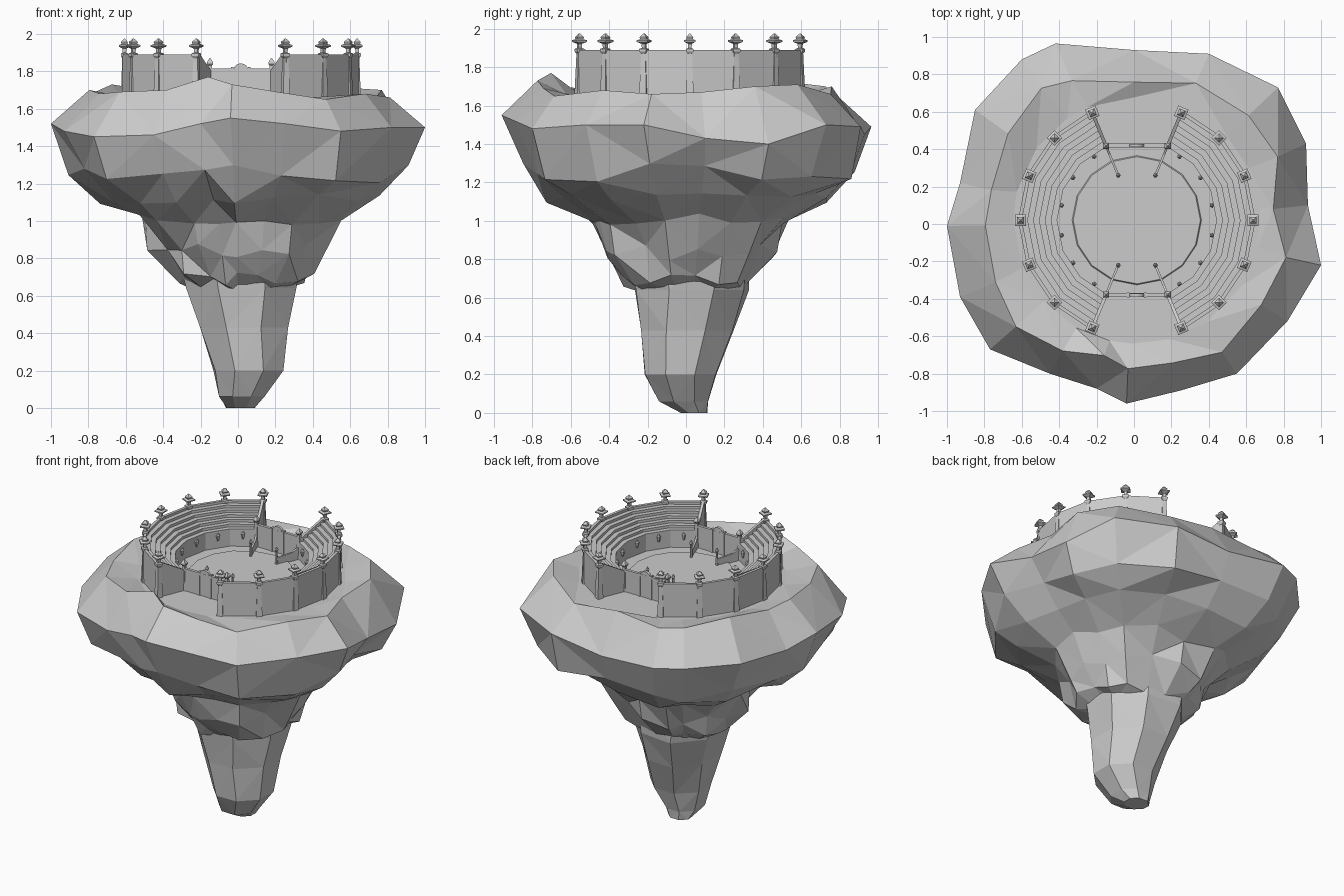
import bpy, bmesh, math, random
from math import sin, cos, pi, radians
from mathutils import Vector

if "Cube" in bpy.data.objects:
    bpy.data.objects.remove(bpy.data.objects["Cube"])

random.seed(7)
CX, CY = 0.015, 0.02          # arena centre
GROUND = 1.66


def make(name, bm, tri=False):
    if tri:
        bmesh.ops.triangulate(bm, faces=bm.faces[:])
    bmesh.ops.recalc_face_normals(bm, faces=bm.faces[:])
    me = bpy.data.meshes.new(name)
    bm.to_mesh(me)
    bm.free()
    ob = bpy.data.objects.new(name, me)
    bpy.context.collection.objects.link(ob)
    return ob


def loft(name, rings, tri=False, wrap=False):
    """Skin a stack of closed rings; cap the ends or wrap round."""
    bm = bmesh.new()
    vs = [[bm.verts.new(p) for p in ring] for ring in rings]
    n = len(vs[0])
    pairs = list(zip(vs, vs[1:])) + ([(vs[-1], vs[0])] if wrap else [])
    for a, b in pairs:
        for i in range(n):
            bm.faces.new((a[i], a[(i + 1) % n], b[(i + 1) % n], b[i]))
    if not wrap:
        bm.faces.new(vs[0])
        bm.faces.new(vs[-1])
    return make(name, bm, tri)


def polar(r, a, z):
    return Vector((CX + r * cos(a), CY + r * sin(a), z))


def turned(name, at, profile, sides, turn=0.0):
    """Faceted post from (radius, z) pairs."""
    return loft(name, [[(at.x + r * cos(turn + 2 * pi * i / sides),
                         at.y + r * sin(turn + 2 * pi * i / sides), z)
                        for i in range(sides)] for r, z in profile])


def radial_plate(name, a, side_profile, thick):
    """Upright plate along a radius, from (r, z) outline."""
    off = Vector((-sin(a), cos(a), 0)) * thick / 2
    pts = [polar(r, a, z) for r, z in side_profile]
    return loft(name, [[p - off for p in pts], [p + off for p in pts]])


def box(name, x, y, z0, z1, w, d):
    return loft(name, [[(x + sx * w / 2, y + sy * d / 2, z)
                        for sx, sy in ((-1, -1), (1, -1), (1, 1), (-1, 1))] for z in (z0, z1)])


# Rock: widest outline as x, y, height of widest point, height of crest
outline = [
    (1.0, -.22, 1.50, 1.66), (.93, .10, 1.43, 1.67), (.92, .43, 1.40, 1.70), (.77, .73, 1.50, 1.71),
    (.40, .91, 1.49, 1.66), (0, .93, 1.45, 1.70), (-.42, .965, 1.49, 1.67), (-.60, .88, 1.50, 1.70),
    (-.85, .61, 1.50, 1.73), (-.93, .22, 1.47, 1.69), (-1.0, -.01, 1.52, 1.70), (-.93, -.39, 1.48, 1.68),
    (-.77, -.67, 1.45, 1.69), (-.45, -.80, 1.46, 1.70), (-.20, -.88, 1.52, 1.77), (-.04, -.96, 1.55, 1.73),
    (.25, -.89, 1.52, 1.69), (.55, -.80, 1.48, 1.65), (.82, -.52, 1.50, 1.68)]
rings = [[polar(0.66, math.atan2(y, x), GROUND) for x, y, zw, zc in outline],
         [(x * k, y * k, zc) for x, y, zw, zc in outline for k in [random.uniform(.79, .86)]],
         [(x, y, zw) for x, y, zw, zc in outline]]
# underside: height, scale of outline, jitter of radius, jitter of height
for z, s, jr, jz in ((1.25, .91, .04, .05), (1.12, .73, .05, .03), (1.01, .55, .05, .03),
                     (.84, .45, .05, .05), (.69, .35, .05, .04), (.63, .24, .02, .01)):
    ring = []
    for x, y, zw, zc in outline:
        k = s + random.uniform(-jr, jr)
        ring.append((x * k + .01, y * k + .01, z + random.uniform(-jz, jz)))
    rings.append(ring)
loft("rock_island", rings, tri=True)

# Stalk: height, centre x, y, radius x, y
stalk = [(.92, .0, .0, .36, .33), (.64, .02, .03, .31, .30), (.43, .03, .0, .24, .25),
         (.20, .06, -.03, .19, .19), (.06, .02, -.01, .12, .13), (0.0, .015, .04, .08, .07)]
loft("rock_stalk", [[(cx + rx * cos(pi / 8 + i * pi / 4) * k, cy + ry * sin(pi / 8 + i * pi / 4) * k, z)
                     for i in range(8) for k in [random.uniform(.98, 1.1)]]
                    for z, cx, cy, rx, ry in stalk], tri=True)

# Arena floor plate
turned("arena_floor", Vector((CX, CY, 0)), [(.36, GROUND - .02), (.34, GROUND + .008)], 16)

# Seating cross-section: outer wall then steps down to the pit wall
STEPS = 6
seat_profile = [(.635, 1.62), (.635, 1.89), (.615, 1.89)]
for i in range(STEPS):
    z = 1.873 - i * .0185
    seat_profile += [(.615 - i * .0315, z), (.615 - (i + 1) * .0315, z)]
seat_profile.append((.426, 1.62))

bracket = [(.006, 1.715), (.012, 1.74), (.014, 1.75), (.004, 1.765)]
pillar = [(.030, 1.62), (.027, 1.68), (.017, 1.87), (.028, 1.882), (.028, 1.895), (.013, 1.90),
          (.015, 1.922), (.042, 1.932), (.042, 1.940), (.022, 1.946), (.026, 1.956), (.004, 1.975)]
gate_post = [(.020, 1.62), (.014, 1.83), (.024, 1.84), (.022, 1.85), (.004, 1.87)]
small_post = [(.010, 1.64), (.008, 1.755), (.013, 1.765), (.003, 1.785)]
step = radians(22.5)

for side, base in (("right", 0.0), ("left", pi)):
    angles = [base + (i - 3) * step for i in range(7)]
    loft(f"seating_{side}", [[polar(r, a, z) for r, z in seat_profile] for a in angles])
    for i, a in enumerate(angles):
        turned(f"pillar_{side}_{i}", polar(.622, a, 0), pillar, 4, a + pi / 4)
        if i < 6:
            turned(f"sconce_{side}_{i}", polar(.41, a + step / 2, 0), bracket, 5)
    for end, a in (("a", angles[0]), ("b", angles[-1])):
        radial_plate(f"end_parapet_{side}_{end}", a,
                     [(.63, 1.62), (.63, 1.895), (.60, 1.895), (.43, 1.80), (.43, 1.62)], .018)
        radial_plate(f"inner_rail_{side}_{end}", a,
                     [(.43, 1.64), (.43, 1.75), (.38, 1.72), (.26, 1.71), (.26, 1.64)], .012)
        turned(f"gate_post_{side}_{end}", polar(.43, a, 0), gate_post, 4, pi / 4)
        turned(f"rail_post_{side}_{end}", polar(.26, a, 0), small_post, 6)

# Gates front and back
for name, s in (("front", -1), ("back", 1)):
    y = CY + s * .40
    box(f"gate_wall_{name}", CX, y, 1.62, 1.81, .32, .014)
    box(f"gate_rail_{name}", CX, y, 1.80, 1.815, .32, .020)
    for k in (-1, 1):
        box(f"gate_jamb_{name}_{k}", CX + k * .045, y, 1.62, 1.822, .014, .026)
    arc = [(CX + .04 * cos(t * pi / 8), 1.805 + .037 * sin(t * pi / 8)) for t in range(9)]
    loft(f"gate_crest_{name}", [[(x, y + d, z) for x, z in arc] for d in (-.009, .009)])
